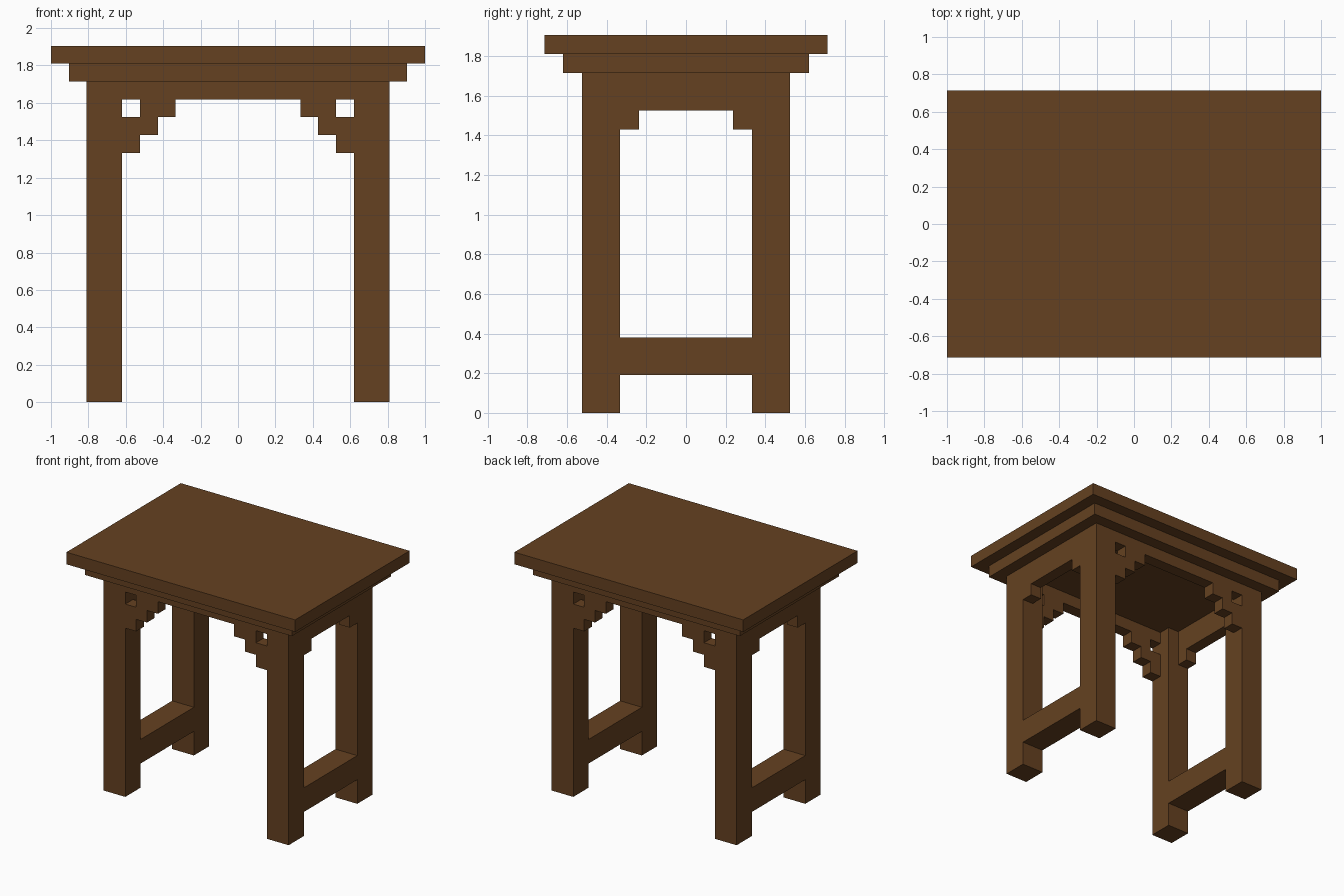
import bpy, bmesh
from mathutils import Vector

if "Cube" in bpy.data.objects:
    bpy.data.objects.remove(bpy.data.objects["Cube"])

U = 2 / 21  # the table is designed on a grid of 21 units along its length

wood = bpy.data.materials.new("dark brown wood")
wood.diffuse_color = (0.130, 0.053, 0.015, 1)
wood.use_nodes = True
wood.node_tree.nodes["Principled BSDF"].inputs["Base Color"].default_value = wood.diffuse_color


def finish(name, bm):
    bmesh.ops.recalc_face_normals(bm, faces=bm.faces)
    mesh = bpy.data.meshes.new(name)
    bm.to_mesh(mesh)
    bm.free()
    mesh.materials.append(wood)
    obj = bpy.data.objects.new(name, mesh)
    bpy.context.collection.objects.link(obj)
    return obj


def box(name, x, y, z):
    """Box from (min, max) ranges in grid units."""
    bm = bmesh.new()
    bmesh.ops.create_cube(bm, size=1)
    for v in bm.verts:
        v.co = Vector([(a + b) / 2 + c * (b - a) for (a, b), c in zip((x, y, z), v.co)]) * U
    return finish(name, bm)


def apron(name, half, along_x, start, depth):
    """Mirror a half outline (across, height), then extrude it by depth."""
    outline = half + [(-a, z) for a, z in reversed(half)]
    bm = bmesh.new()
    verts = [bm.verts.new(Vector((a, start, z) if along_x else (start, a, z)) * U)
             for a, z in outline]
    face = bm.faces.new(verts)
    ext = bmesh.ops.extrude_face_region(bm, geom=[face])["geom"]
    move = Vector((0, depth, 0) if along_x else (depth, 0, 0)) * U
    bmesh.ops.translate(bm, vec=move, verts=[g for g in ext if isinstance(g, bmesh.types.BMVert)])
    return finish(name, bm)


def span(side, a, b):
    return tuple(sorted((side * a, side * b)))


# two stacked top slabs
box("table_top", (-10.5, 10.5), (-7.5, 7.5), (19, 20))
box("under_top", (-9.5, 9.5), (-6.5, 6.5), (18, 19))

# stepped apron outlines, right half, from the top at the leg to the centre
long_half = [(6.5, 18), (6.5, 17), (5.5, 17), (5.5, 16), (6.5, 16), (6.5, 14),
             (5.5, 14), (5.5, 15), (4.5, 15), (4.5, 16), (3.5, 16), (3.5, 17)]
short_half = [(3.5, 18), (3.5, 15), (2.5, 15), (2.5, 16)]

# four legs
for sx, xname in ((-1, "left"), (1, "right")):
    for sy, yname in ((-1, "front"), (1, "back")):
        box(f"{yname}_{xname}_leg", span(sx, 6.5, 8.5), span(sy, 3.5, 5.5), (0, 18))
    # side apron and foot stretcher
    apron(f"{xname}_apron", short_half, False, sx * 8.5, -sx)
    box(f"{xname}_stretcher", span(sx, 6.5, 8.5), (-3.5, 3.5), (2, 4))

# front and back aprons with pierced corner brackets
for sy, yname in ((-1, "front"), (1, "back")):
    apron(f"{yname}_apron", long_half, True, sy * 5.5, -sy)
